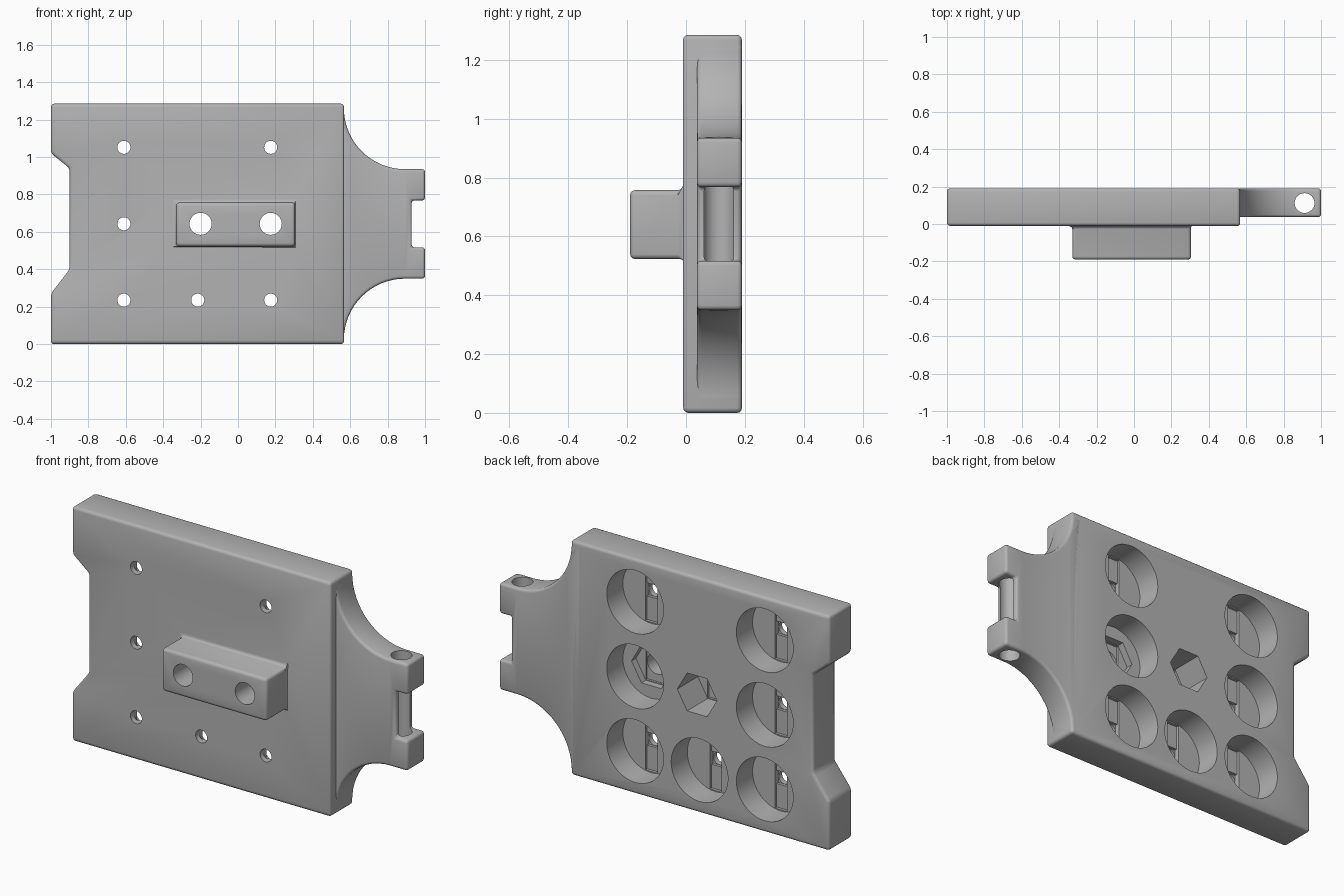
import bpy, bmesh, math
from mathutils import Matrix, Vector

cube = bpy.data.objects.get("Cube")
if cube:
    bpy.data.objects.remove(cube, do_unlink=True)

gray = bpy.data.materials.new("plain_gray")
gray.use_nodes = True
gray.diffuse_color = (0.45, 0.45, 0.45, 1)
gray.node_tree.nodes["Principled BSDF"].inputs["Base Color"].default_value = (0.45, 0.45, 0.45, 1)

FRONT, BACK, TOP = -0.01, 0.19, 1.285
ROW_LOW, ROW_MID, ROW_HIGH = 0.235, 0.643, 1.052
COL_LEFT, COL_MID, COL_RIGHT = -0.61, -0.215, 0.175


def extrude(name, outline, y0, y1):
    """Solid from an x-z outline, extruded along y."""
    bm = bmesh.new()
    face = bm.faces.new([bm.verts.new((x, y0, z)) for x, z in outline])
    new = bmesh.ops.extrude_face_region(bm, geom=[face])["geom"]
    bmesh.ops.translate(bm, vec=(0, y1 - y0, 0),
                        verts=[v for v in new if isinstance(v, bmesh.types.BMVert)])
    bmesh.ops.recalc_face_normals(bm, faces=bm.faces)
    mesh = bpy.data.meshes.new(name)
    bm.to_mesh(mesh)
    bm.free()
    mesh.materials.append(gray)
    obj = bpy.data.objects.new(name, mesh)
    bpy.context.collection.objects.link(obj)
    return obj


def ring(x, z, r, sides):
    return [(x + r * math.cos(math.tau * i / sides), z + r * math.sin(math.tau * i / sides))
            for i in range(sides)]


def rect(x0, x1, z0, z1):
    return [(x0, z0), (x1, z0), (x1, z1), (x0, z1)]


def activate(obj):
    bpy.ops.object.select_all(action="DESELECT")
    bpy.context.view_layer.objects.active = obj
    obj.select_set(True)


def combine(obj, other, operation="DIFFERENCE"):
    activate(obj)
    mod = obj.modifiers.new("combine", "BOOLEAN")
    mod.operation, mod.solver, mod.object = operation, "EXACT", other
    bpy.ops.object.modifier_apply(modifier=mod.name)
    bpy.data.objects.remove(other, do_unlink=True)


def round_edges(obj, width):
    activate(obj)
    mod = obj.modifiers.new("round", "BEVEL")
    mod.width, mod.segments = width, 3
    mod.limit_method, mod.angle_limit = "ANGLE", math.radians(30)
    mod.use_clamp_overlap = False
    bpy.ops.object.modifier_apply(modifier=mod.name)


def cut(obj, outline, y0, y1):
    combine(obj, extrude("cutter", outline, y0, y1))


# Main plate with the notched side, joined to the raised front block
plate = extrude("plate", [(-1, 0), (0.567, 0), (0.567, TOP), (-1, TOP),
                          (-1, 1.02), (-0.9, 0.94), (-0.9, 0.4), (-1, 0.27)], FRONT, BACK)
block = extrude("block", rect(-0.33, 0.305, 0.523, 0.757), -0.19, 0.03)
combine(plate, block, "UNION")
round_edges(plate, 0.017)

# Round back pockets, each with a stepped floor and a small through hole
pockets = [(COL_LEFT, ROW_HIGH), (COL_RIGHT, ROW_HIGH), (COL_LEFT, ROW_MID),
           (COL_LEFT, ROW_LOW), (COL_MID, ROW_LOW), (COL_RIGHT, ROW_LOW)]
HOLE = 0.036
for x, z in pockets:
    cut(plate, ring(x, z, 0.172, 48), 0.05, 0.3)
    cut(plate, rect(x - HOLE, x + HOLE, z - 0.165, z + 0.165), 0.035, 0.1)
    cut(plate, rect(x - HOLE, x + HOLE, z - HOLE, z + HOLE), 0.02, 0.08)
    cut(plate, ring(x, z, HOLE - 0.001, 24), -0.1, 0.1)

# Hexagonal recesses and wide holes through the block
cut(plate, ring(COL_RIGHT, ROW_MID, 0.172, 48), 0.05, 0.3)
for x in (-0.2, COL_RIGHT):
    cut(plate, ring(x, ROW_MID, 0.12, 6), 0.012, 0.3)
    cut(plate, rect(x - 0.06, x + 0.06, ROW_MID - 0.1, ROW_MID + 0.1), 0.0, 0.04)
    cut(plate, ring(x, ROW_MID, 0.059, 32), -0.3, 0.1)

# Hinge tab: flared sides, end notch and vertical pin hole
R, STEPS = 0.327, 16
upper = []
for i in range(STEPS + 1):
    a = math.pi + math.pi / 2 * i / STEPS
    upper.append((0.893 + R * math.cos(a), 1.262 + R * math.sin(a)))
upper += [(1, 1.262 - R), (1, 0.768), (0.928, 0.768)]
upper.insert(0, (0.5, 1.262))
lower = [(x, TOP - z) for x, z in reversed(upper)]
tab = extrude("hinge_tab", upper + lower, 0.037, BACK)
round_edges(tab, 0.015)
pin = extrude("pin_cutter", ring(0, 0, 0.053, 32), -2, 2)
pin.data.transform(Matrix.Translation(Vector((0.912, 0.112, 0.64))) @ Matrix.Rotation(math.pi / 2, 4, "X"))
combine(tab, pin)

for obj in (plate, tab):
    activate(obj)
    bpy.ops.object.shade_smooth_by_angle(angle=math.radians(35))
